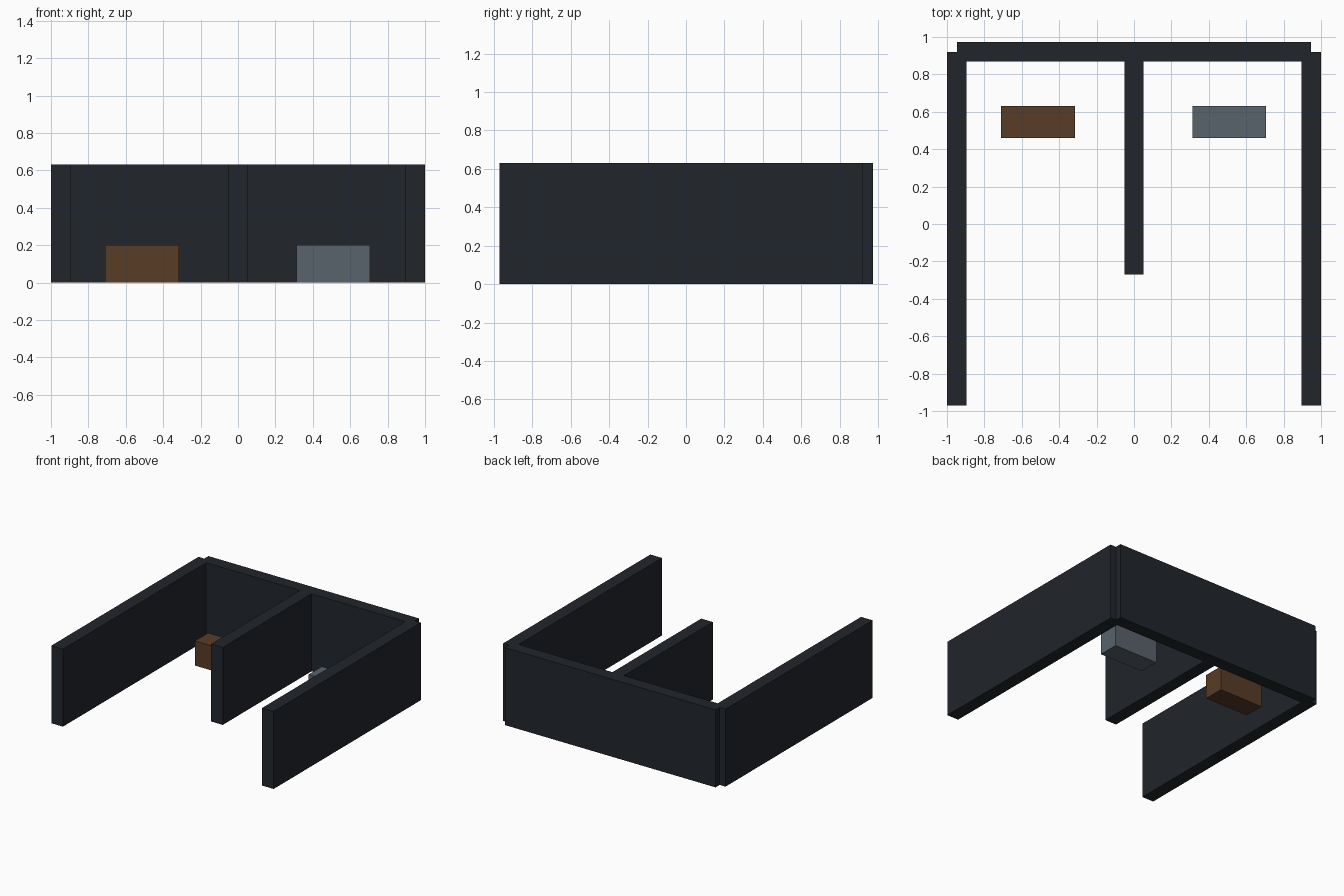
import bpy

if "Cube" in bpy.data.objects:
    bpy.data.objects.remove(bpy.data.objects["Cube"])


def material(name, color):
    mat = bpy.data.materials.new(name)
    mat.diffuse_color = (*color, 1)
    mat.use_nodes = True
    mat.node_tree.nodes["Principled BSDF"].inputs["Base Color"].default_value = mat.diffuse_color
    return mat


def box(name, x, y, z, mat):
    """Axis-aligned box from (min, max) ranges."""
    bpy.ops.mesh.primitive_cube_add(size=1, location=[sum(r) / 2 for r in (x, y, z)])
    obj = bpy.context.object
    obj.name = name
    obj.scale = [r[1] - r[0] for r in (x, y, z)]
    bpy.ops.object.transform_apply(location=False, rotation=False, scale=True)
    obj.data.materials.append(mat)
    return obj


dark = material("dark_wall", (0.015, 0.019, 0.025))
brown = material("brown", (0.10, 0.045, 0.02))
grey = material("blue_grey", (0.10, 0.125, 0.15))

HEIGHT = (0, 0.63)

# Outer side walls
for side, sx in (("left", -1), ("right", 1)):
    box(side + "_wall", sorted((sx * 0.895, sx * 1.0)), (-0.97, 0.92), HEIGHT, dark)

# Back wall and central divider
box("back_wall", (-0.947, 0.947), (0.87, 0.973), HEIGHT, dark)
box("divider_wall", (-0.052, 0.052), (-0.27, 0.87), HEIGHT, dark)

# Low blocks, one in each bay
box("left_block", (-0.71, -0.315), (0.46, 0.63), (0, 0.2), brown)
box("right_block", (0.312, 0.707), (0.46, 0.63), (0, 0.2), grey)
